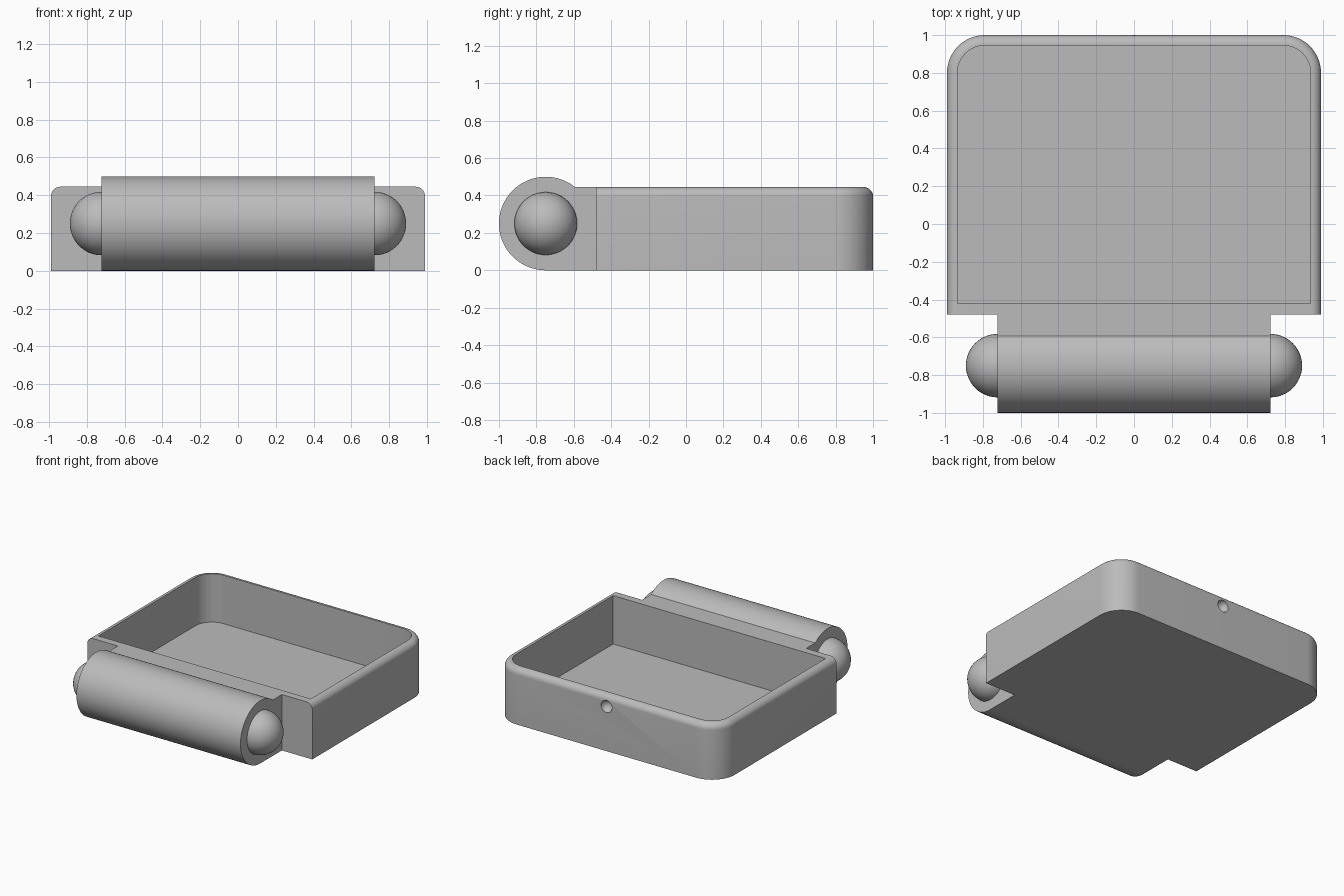
import bpy, bmesh
from math import sin, cos, pi, asin
from mathutils import Vector, Matrix

cube = bpy.data.objects.get("Cube")
if cube:
    bpy.data.objects.remove(cube, do_unlink=True)

grey = bpy.data.materials.new("plain grey")
grey.use_nodes = True
COLOR = (0.5, 0.5, 0.5, 1)
grey.diffuse_color = COLOR
grey.node_tree.nodes["Principled BSDF"].inputs["Base Color"].default_value = COLOR

HEIGHT, FLOOR, FRONT = 0.445, 0.06, -0.48
AXIS_Y, BARREL_R, BARREL_X = -0.75, 0.25, 0.722


def add_object(name, bm):
    bmesh.ops.recalc_face_normals(bm, faces=bm.faces)
    mesh = bpy.data.meshes.new(name)
    bm.to_mesh(mesh)
    bm.free()
    mesh.materials.append(grey)
    obj = bpy.data.objects.new(name, mesh)
    bpy.context.collection.objects.link(obj)
    return obj


def extrude(points, offset):
    bm = bmesh.new()
    face = bm.faces.new([bm.verts.new(p) for p in points])
    new = bmesh.ops.extrude_face_region(bm, geom=[face])["geom"]
    verts = [v for v in new if isinstance(v, bmesh.types.BMVert)]
    bmesh.ops.translate(bm, vec=Vector(offset), verts=verts)
    return bm


def tray_outline(half, front, back, radius, z, steps=16):
    """Square front corners, rounded back corners."""
    pts = [(-half, front, z), (half, front, z)]
    for side, start in ((1, 0), (-1, pi / 2)):
        for i in range(steps + 1):
            a = start + pi / 2 * i / steps
            pts.append((side * (half - radius) + radius * cos(a),
                        back - radius + radius * sin(a), z))
    return pts


def apply_boolean(target, other, operation):
    mod = target.modifiers.new("boolean", "BOOLEAN")
    mod.operation, mod.solver, mod.object = operation, "EXACT", other
    bpy.context.view_layer.objects.active = target
    bpy.ops.object.modifier_apply(modifier=mod.name)
    bpy.data.objects.remove(other, do_unlink=True)


def shade(obj):
    bpy.ops.object.select_all(action="DESELECT")
    obj.select_set(True)
    bpy.context.view_layer.objects.active = obj
    bpy.ops.object.shade_smooth_by_angle(angle=0.5)


def ball_mesh(radius, center):
    bm = bmesh.new()
    bmesh.ops.create_uvsphere(bm, u_segments=48, v_segments=24, radius=radius,
                              matrix=Matrix.Translation(center))
    return bm


# Tray body, with the top rim rounded on the sides and back
bm = extrude(tray_outline(0.99, FRONT, 1, 0.2, 0), (0, 0, HEIGHT))
rim = [e for e in bm.edges if all(v.co.z > 0.4 for v in e.verts)
       and any(v.co.y > FRONT + 0.01 for v in e.verts)]
bmesh.ops.bevel(bm, geom=rim, offset=0.05, segments=8, profile=0.5, affect="EDGES")
tray = add_object("tray", bm)

# Hinge barrel with the block that joins it to the tray
block_angle = asin((HEIGHT - BARREL_R) / BARREL_R)
profile = [(-BARREL_X, FRONT + 0.03, HEIGHT)]
for i in range(65):
    a = block_angle + (1.5 * pi - block_angle) * i / 64
    profile.append((-BARREL_X, AXIS_Y + BARREL_R * cos(a), BARREL_R + BARREL_R * sin(a)))
profile.append((-BARREL_X, FRONT + 0.03, 0))
barrel = add_object("hinge_barrel", extrude(profile, (2 * BARREL_X, 0, 0)))
apply_boolean(tray, barrel, "UNION")

# Cavity and latch dimple
cavity = add_object("cavity_cutter", extrude(
    tray_outline(0.935, -0.42, 0.945, 0.145, FLOOR), (0, 0, 1)))
apply_boolean(tray, cavity, "DIFFERENCE")
dimple = add_object("dimple_cutter", ball_mesh(0.048, (0, 1, 0.355)))
apply_boolean(tray, dimple, "DIFFERENCE")
shade(tray)

# Pivot balls at both ends of the barrel
for name, side in (("left_pivot_ball", 1), ("right_pivot_ball", -1)):
    shade(add_object(name, ball_mesh(0.168, (side * BARREL_X, AXIS_Y, BARREL_R))))
